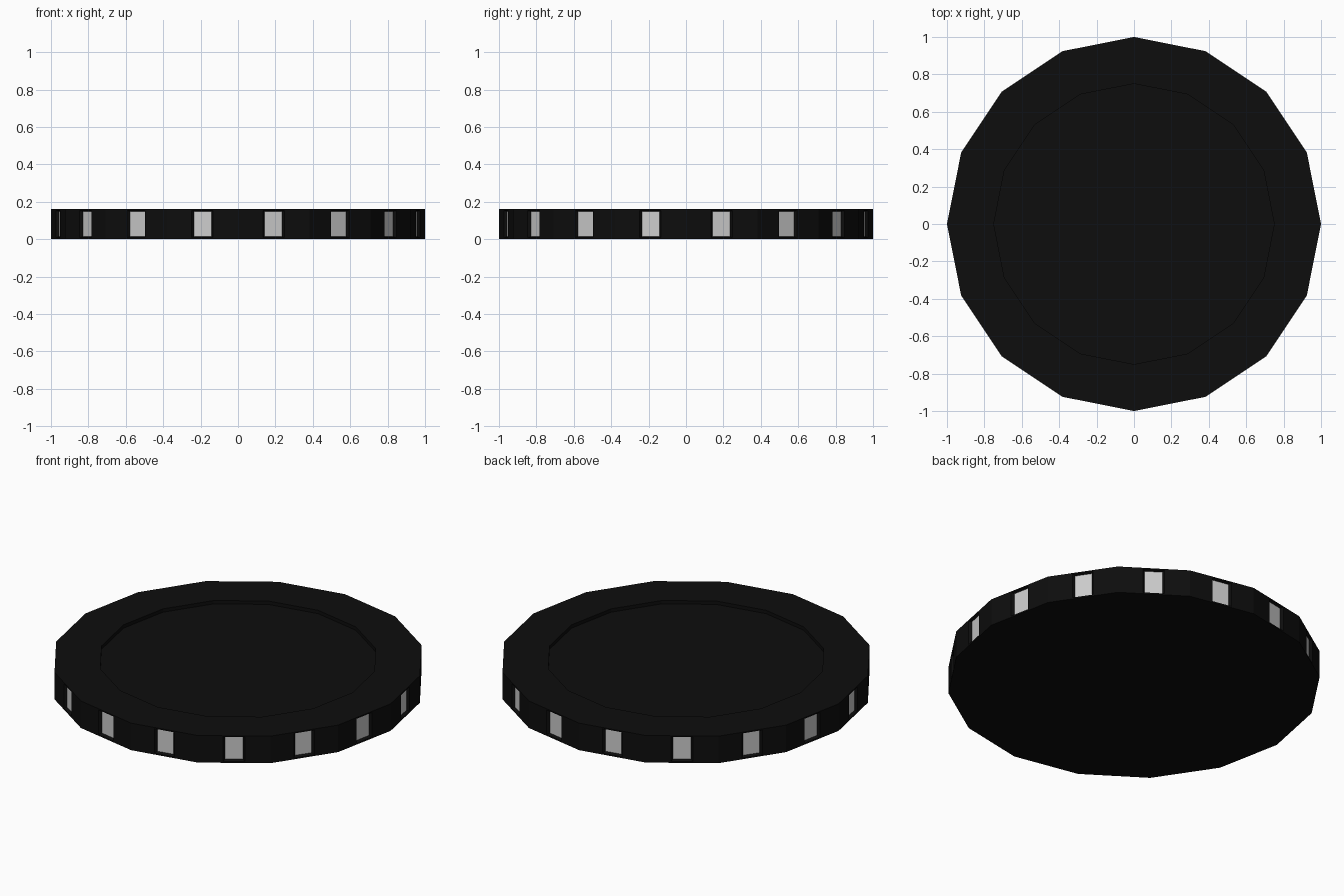
import bpy, bmesh, math

if "Cube" in bpy.data.objects:
    bpy.data.objects.remove(bpy.data.objects["Cube"])

N, H = 16, 0.16
APOTHEM = math.cos(math.pi / N)
HALF_SIDE = math.sin(math.pi / N)


def finish(bm, name, color=None):
    bmesh.ops.remove_doubles(bm, verts=bm.verts, dist=1e-5)
    mesh = bpy.data.meshes.new(name)
    bm.to_mesh(mesh)
    bm.free()
    if color:
        mat = bpy.data.materials.new(name + "_colour")
        mat.diffuse_color = color
        mat.use_nodes = True
        mat.node_tree.nodes["Principled BSDF"].inputs["Base Color"].default_value = mat.diffuse_color
        mesh.materials.append(mat)
    obj = bpy.data.objects.new(name, mesh)
    bpy.context.collection.objects.link(obj)
    return obj


def side_quad(bm, i, dist, half, z0, z1):
    """Upright rectangle of vertices facing outwards on side i."""
    a = (i + 0.5) * 2 * math.pi / N
    c, s = math.cos(a), math.sin(a)
    return [bm.verts.new((dist * c - t * s, dist * s + t * c, z))
            for t, z in ((-half, z0), (half, z0), (half, z1), (-half, z1))]


def ring(bm, r, z):
    return [bm.verts.new((r * math.cos(2 * math.pi * i / N),
                          r * math.sin(2 * math.pi * i / N), z)) for i in range(N)]


def bridge(bm, a, b):
    n = len(a)
    for k in range(n):
        j = (k + 1) % n
        bm.faces.new((a[k], a[j], b[j], b[k]))


FLOOR = (APOTHEM - 0.015, 0.048, 0.015, 0.148)

# chip body: flat base, rim, shallow top recess
body = bmesh.new()
bottom = ring(body, 1, 0)
body.faces.new(bottom[::-1])
top = ring(body, 1, H)
lip = ring(body, 0.75, H)
well = ring(body, 0.75, H - 0.02)
bridge(body, top, lip)
bridge(body, lip, well)
body.faces.new(well)

# a shallow pocket in every side
for i in range(N):
    outer = side_quad(body, i, APOTHEM, HALF_SIDE, 0, H)
    edge = side_quad(body, i, APOTHEM, 0.058, 0.008, 0.153)
    floor = side_quad(body, i, *FLOOR)
    bridge(body, outer, edge)
    bridge(body, edge, floor)
finish(body, "chip_body", (0.004, 0.004, 0.004, 1))

# pale inlays at the bottom of the pockets
inlays = bmesh.new()
for i in range(N):
    inlays.faces.new(side_quad(inlays, i, *FLOOR))
finish(inlays, "edge_inlays")
